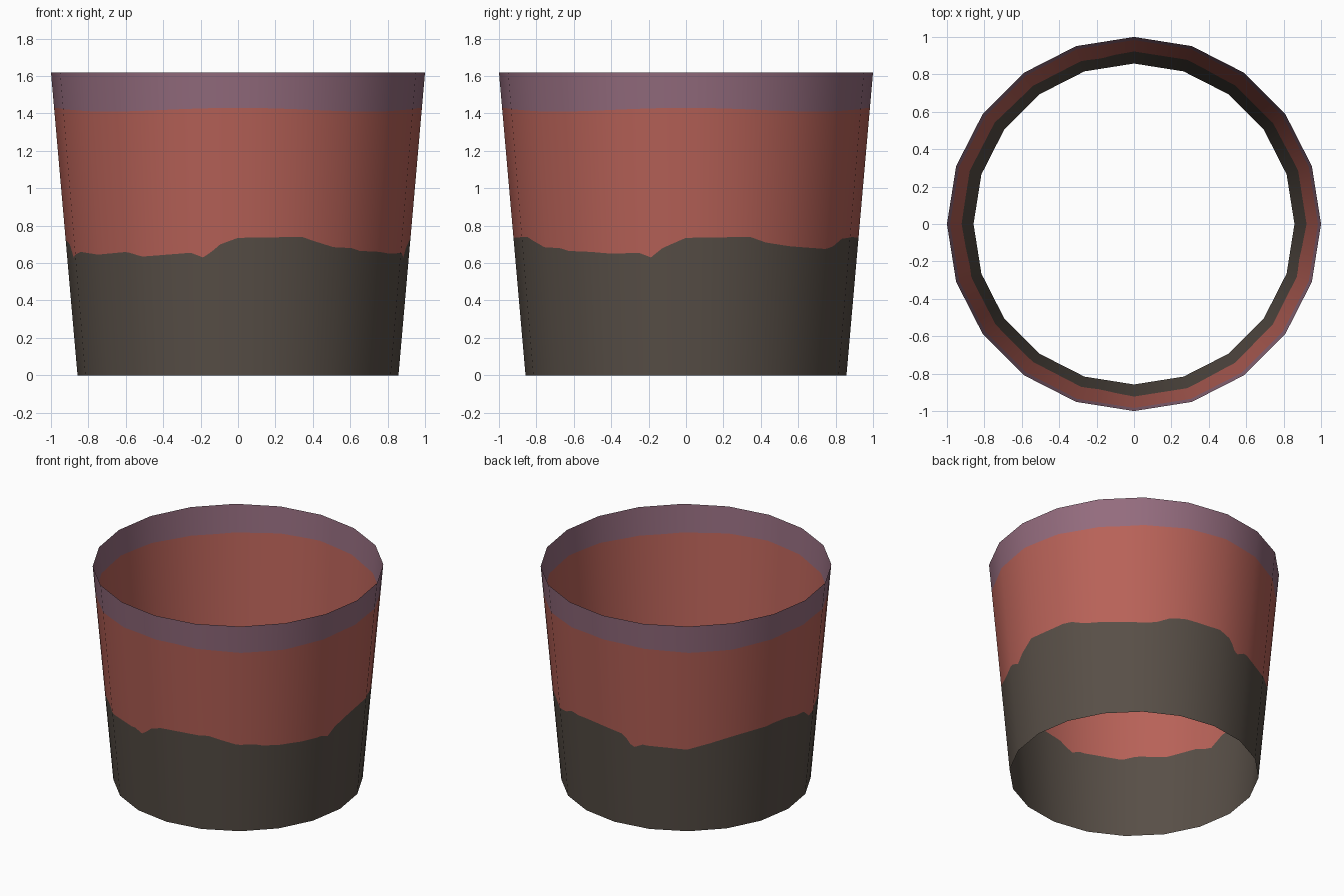
import bpy, math

if "Cube" in bpy.data.objects:
    bpy.data.objects.remove(bpy.data.objects["Cube"])

SIDES, HEIGHT, R_BOTTOM, R_TOP = 20, 1.62, 0.858, 1.0
STEP = 2  # degrees per column, used to cut the ragged colour edge

# Ragged edge of the dark base: (degrees from the front, height)
EDGE = [(-180, .735), (-173, .71), (-169, .62), (-164, .66), (-145, .645),
        (-134, .685), (-126, .72), (-105, .745), (-95, .74), (-82, .70),
        (-76, .63), (-68, .66), (-55, .645), (-41, .66), (-34, .635),
        (-25, .645), (-16, .655), (-12, .63), (-9, .66), (-6, .70),
        (0, .735), (22, .74), (26, .72), (34, .685), (42, .68), (46, .665),
        (56, .66), (64, .65), (74, .655), (78, .63), (82, .68), (90, .735),
        (112, .74), (118, .71), (127, .69), (139, .68), (145, .675),
        (150, .69), (156, .73), (165, .74), (180, .735)]


def base_edge(deg):
    for (a, za), (b, zb) in zip(EDGE, EDGE[1:]):
        if a <= deg <= b:
            return za + (zb - za) * (deg - a) / (b - a)


def material(name, srgb):
    m = bpy.data.materials.new(name)
    lin = [((c / 255 + 0.055) / 1.055) ** 2.4 for c in srgb]
    m.diffuse_color = (*lin, 1)
    m.use_nodes = True
    m.node_tree.nodes["Principled BSDF"].inputs["Base Color"].default_value = m.diffuse_color
    return m


# Open tapered tube: four rings, columns lie on the flat sides of the 20-gon
half = math.pi / SIDES
verts, normals, faces = [], [], []
cols = 360 // STEP
for i in range(cols):
    deg = -180 + i * STEP
    t = math.radians(deg)
    flat = math.cos(half) / math.cos(math.radians(deg % (360 / SIDES)) - half)
    for z in (0, base_edge(deg), 1.42 + 0.01 * math.cos(4 * t), HEIGHT):
        r = (R_BOTTOM + (R_TOP - R_BOTTOM) * z / HEIGHT) * flat
        verts.append((r * math.sin(t), -r * math.cos(t), z))
        normals.append((math.sin(t), -math.cos(t), -0.088))
for i in range(cols):
    j = (i + 1) % cols
    for k in range(3):
        faces.append((i * 4 + k, j * 4 + k, j * 4 + k + 1, i * 4 + k + 1))

mesh = bpy.data.meshes.new("tapered_tube")
mesh.from_pydata(verts, [], faces)
for m in (material("dark_base", (88, 79, 71)), material("brick_red", (184, 98, 88)),
          material("dusty_purple", (148, 108, 126))):
    mesh.materials.append(m)
for p in mesh.polygons:
    p.material_index = p.index % 3  # one colour per height band
    p.use_smooth = True
mesh.update()
mesh.normals_split_custom_set_from_vertices(normals)  # round shading
obj = bpy.data.objects.new("tapered_tube", mesh)
bpy.context.collection.objects.link(obj)
